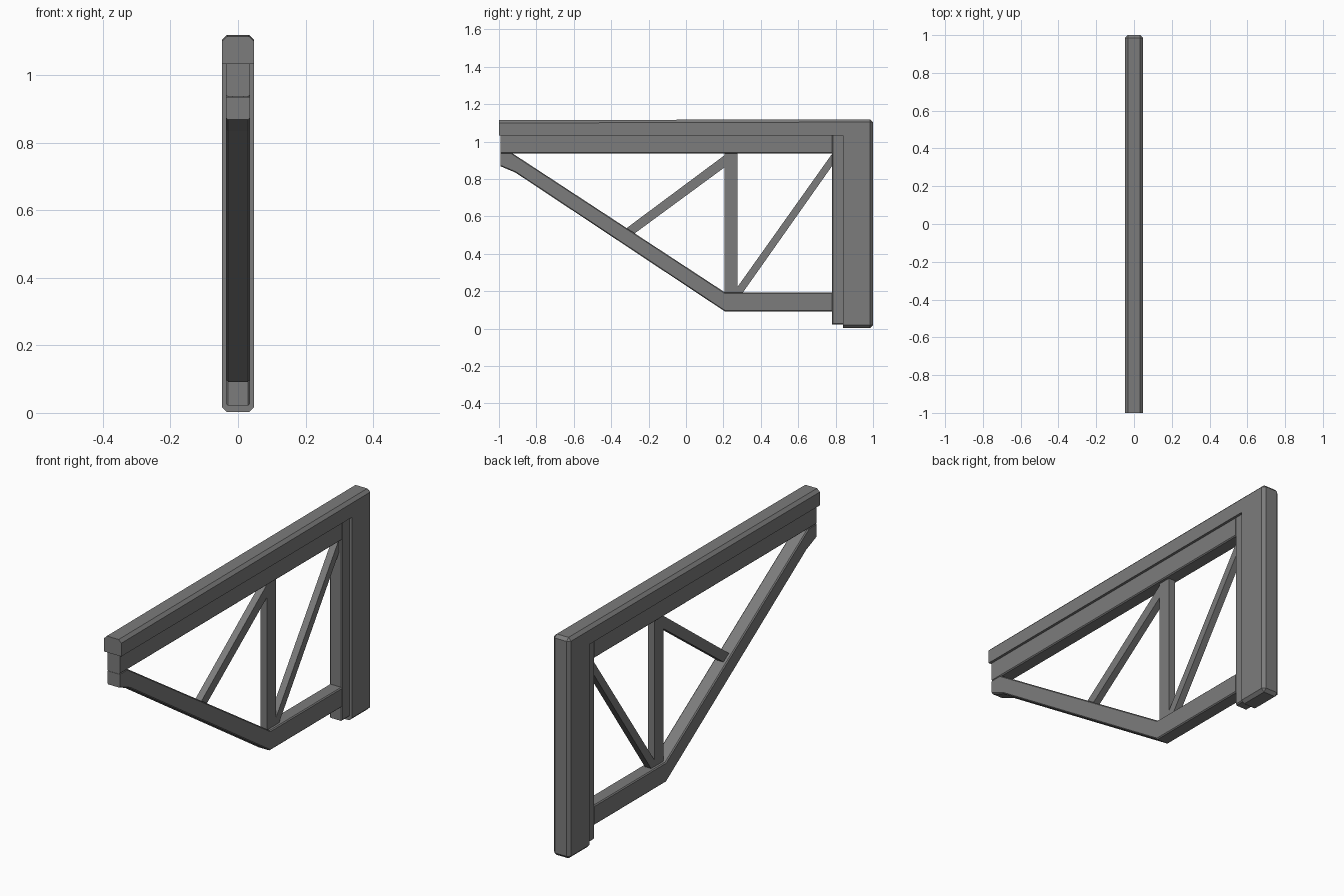
import bpy, bmesh

if "Cube" in bpy.data.objects:
    bpy.data.objects.remove(bpy.data.objects["Cube"])

grey = bpy.data.materials.new("dark_grey")
grey.diffuse_color = (0.2, 0.2, 0.2, 1)
grey.use_nodes = True
grey.node_tree.nodes["Principled BSDF"].inputs["Base Color"].default_value = grey.diffuse_color


def prism(name, pts, half, bevel_sides=(), bevel_corners=(), width=0.005):
    """Extrude a (y, z) outline across x; chamfer chosen outline sides and corners."""
    bm = bmesh.new()
    left = [bm.verts.new((-half, y, z)) for y, z in pts]
    right = [bm.verts.new((half, y, z)) for y, z in pts]
    n = len(pts)
    bm.faces.new(left)
    bm.faces.new(right[::-1])
    for i in range(n):
        j = (i + 1) % n
        bm.faces.new((left[i], right[i], right[j], left[j]))
    bmesh.ops.recalc_face_normals(bm, faces=bm.faces[:])
    edges = [bm.edges.get((row[i], row[(i + 1) % n]))
             for i in bevel_sides for row in (left, right)]
    edges += [bm.edges.get((left[i], right[i])) for i in bevel_corners]
    if edges:
        bmesh.ops.bevel(bm, geom=edges, offset=width, offset_type='OFFSET',
                        segments=1, profile=0.5, affect='EDGES', clamp_overlap=True)
    mesh = bpy.data.meshes.new(name)
    bm.to_mesh(mesh)
    bm.free()
    mesh.materials.append(grey)
    obj = bpy.data.objects.new(name, mesh)
    bpy.context.collection.objects.link(obj)
    return obj


# Wide outer L: top cap beam and rear post in one piece
prism("outer_frame",
      [(-1, 1.032), (0.84, 1.032), (0.84, 0.003), (1, 0.003), (1, 1.119), (-1, 1.114)],
      0.048, bevel_sides=(2, 3, 4), bevel_corners=(3, 4), width=0.015)

# Narrower inner rail under the cap beam
prism("inner_rail", [(-0.993, 0.936), (0.78, 0.936), (0.78, 1.05), (-0.993, 1.05)],
      0.035, bevel_sides=(0,))

# Narrower inner post in front of the rear post
prism("inner_post", [(0.78, 0.022), (0.86, 0.022), (0.86, 1.05), (0.78, 1.05)],
      0.035, bevel_sides=(0, 3))

# Lower chord: sloping arm bending into the level bottom beam
prism("lower_chord",
      [(-0.993, 0.935), (-0.993, 0.868), (-0.912, 0.834), (0.207, 0.092),
       (0.78, 0.092), (0.78, 0.192), (0.21, 0.192), (-0.925, 0.935)],
      0.035, bevel_sides=(1, 2, 3, 5, 6))

# Thin web members
prism("vertical_brace", [(0.207, 0.17), (0.276, 0.17), (0.276, 0.95), (0.207, 0.95)], 0.018)
prism("front_brace", [(0.22, 0.937), (-0.323, 0.533), (-0.30, 0.49), (0.22, 0.872)], 0.0175)
prism("rear_brace", [(0.785, 0.94), (0.25, 0.187), (0.30, 0.187), (0.785, 0.875)], 0.0175)
